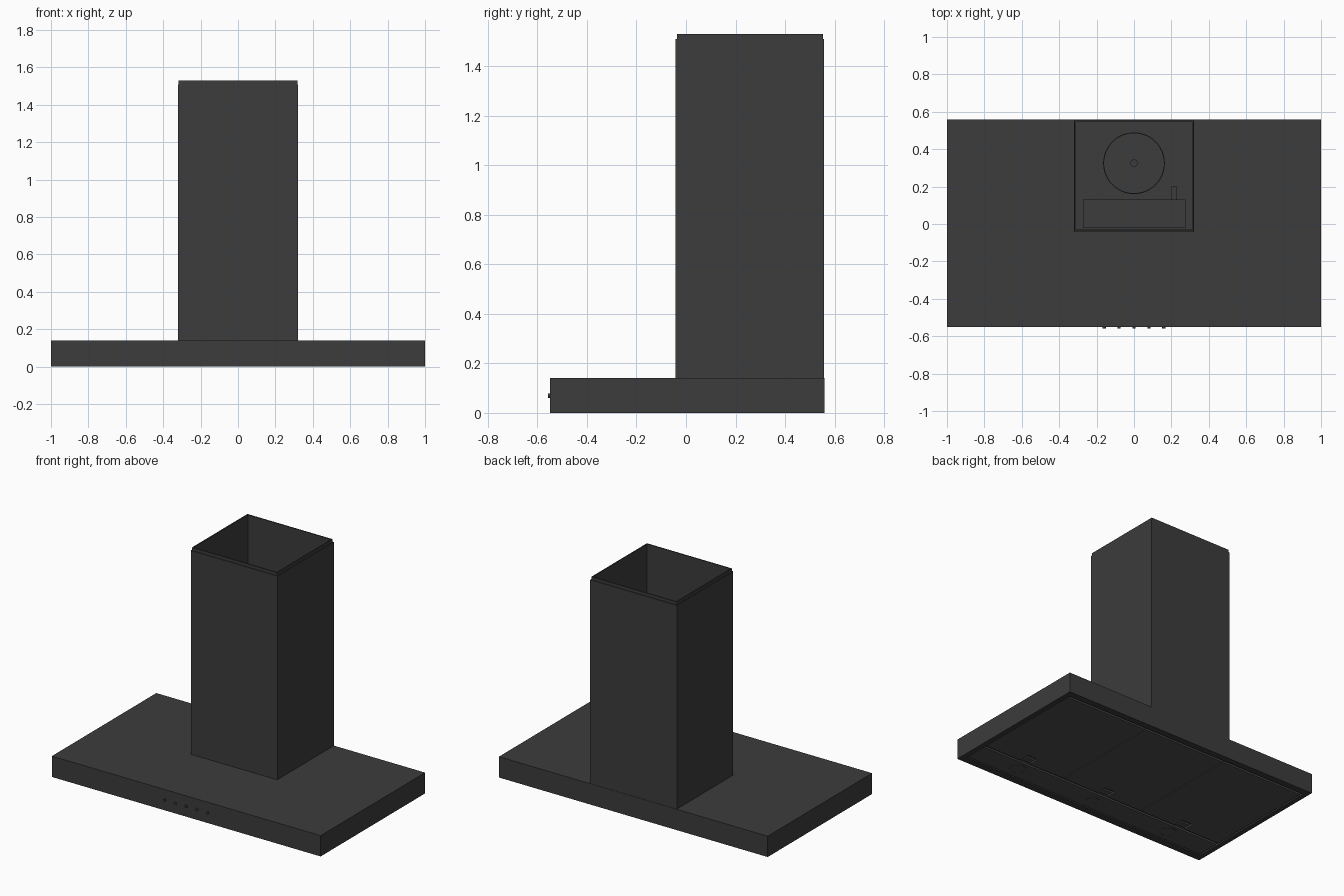
import bpy, bmesh, math
from mathutils import Matrix

if "Cube" in bpy.data.objects:
    bpy.data.objects.remove(bpy.data.objects["Cube"])


def material(name, v):
    m = bpy.data.materials.new(name)
    m.diffuse_color = (v, v, v, 1)
    m.use_nodes = True
    m.node_tree.nodes["Principled BSDF"].inputs["Base Color"].default_value = m.diffuse_color
    return m


DARK = material("dark_steel", 0.045)
MESH = material("filter_steel", 0.075)


def finish(name, bm, mat):
    bmesh.ops.recalc_face_normals(bm, faces=bm.faces)
    me = bpy.data.meshes.new(name)
    bm.to_mesh(me)
    bm.free()
    me.materials.append(mat)
    ob = bpy.data.objects.new(name, me)
    bpy.context.collection.objects.link(ob)
    return ob


def prism(name, pts, z0, z1, mat=DARK):
    bm = bmesh.new()
    f = bm.faces.new([bm.verts.new((x, y, z0)) for x, y in pts])
    r = bmesh.ops.extrude_face_region(bm, geom=[f])
    for v in r["geom"]:
        if isinstance(v, bmesh.types.BMVert):
            v.co.z = z1
    return finish(name, bm, mat)


def rect(x0, x1, y0, y1):
    return [(x0, y0), (x1, y0), (x1, y1), (x0, y1)]


def box(name, x0, x1, y0, y1, z0, z1, mat=DARK):
    return prism(name, rect(x0, x1, y0, y1), z0, z1, mat)


def tube(name, outer, inner, z0, z1, mat=DARK):
    # Closed wall between two matching outlines
    bm = bmesh.new()
    loops = [[bm.verts.new((x, y, z)) for x, y in pts]
             for pts, z in ((outer, z0), (outer, z1), (inner, z1), (inner, z0))]
    n = len(outer)
    for k in range(4):
        a, b = loops[k], loops[(k + 1) % 4]
        for i in range(n):
            j = (i + 1) % n
            bm.faces.new((a[i], a[j], b[j], b[i]))
    return finish(name, bm, mat)


def circle(cx, cy, r, n=48):
    return [(cx + r * math.cos(2 * math.pi * i / n),
             cy + r * math.sin(2 * math.pi * i / n)) for i in range(n)]


def smooth(ob):
    bpy.ops.object.select_all(action='DESELECT')
    ob.select_set(True)
    bpy.context.view_layer.objects.active = ob
    bpy.ops.object.shade_smooth_by_angle(angle=math.radians(35))


# Canopy: side skirt, top plate and the plate above the filters
tube("canopy_skirt", rect(-1, 1, -0.55, 0.56), rect(-0.965, 0.965, -0.5, 0.515), 0, 0.13)
box("canopy_top", -1, 1, -0.55, 0.56, 0.13, 0.14)
box("filter_backing", -0.965, 0.965, -0.5, 0.515, 0.014, 0.02, MESH)

# Telescoping chimney, open at the top
tube("chimney_lower", rect(-0.322, 0.322, -0.042, 0.558), rect(-0.317, 0.317, -0.037, 0.553), 0.14, 1.51)
tube("chimney_upper", rect(-0.317, 0.317, -0.037, 0.553), rect(-0.309, 0.309, -0.029, 0.545), 0.16, 1.53)

# Duct outlet with fan hub, and electrical box inside the chimney
smooth(tube("duct_collar", circle(0, 0.325, 0.165), circle(0, 0.325, 0.16), 0.14, 0.42))
smooth(prism("fan_hub", circle(0, 0.325, 0.02, 24), 0.14, 0.2))
box("control_box", -0.272, 0.275, -0.022, 0.13, 0.14, 0.4)
box("cable_plug", 0.2, 0.23, 0.13, 0.2, 0.3, 0.34)

# Three grease filters with a finger notch and a latch each
for i, name in enumerate(("left", "middle", "right")):
    c = (i - 1) * 0.64
    a, b, y0, y1, s = c - 0.317, c + 0.317, -0.312, 0.495, 0.04
    pts = [(a, y0), (c - s, y0), (c - s, -0.235), (c + s, -0.235),
           (c + s, y0), (b, y0), (b, y1), (a, y1)]
    prism("filter_" + name, pts, 0.003, 0.014, MESH)
    box("latch_" + name, c - 0.03, c + 0.03, -0.3, -0.255, 0.004, 0.014, MESH)

# Front lighting strip with two lamps and a sensor ring
box("light_strip", -0.957, 0.957, -0.492, -0.33, 0.003, 0.014, MESH)
for name, x, r in (("lamp_left", -0.62, 0.055), ("lamp_right", 0.62, 0.055), ("sensor", 0, 0.04)):
    smooth(tube(name + "_ring", circle(x, -0.405, r), circle(x, -0.405, r - 0.008), 0.0005, 0.004, MESH))
    smooth(prism(name + "_lens", circle(x, -0.405, r - 0.008), 0.0015, 0.004, MESH))

# Row of push buttons on the front edge
for i in range(5):
    bm = bmesh.new()
    m = Matrix.Translation(((i - 2) * 0.08, -0.553, 0.07)) @ Matrix.Rotation(math.pi / 2, 4, 'X')
    bmesh.ops.create_cone(bm, cap_ends=True, segments=24, radius1=0.009, radius2=0.009, depth=0.01, matrix=m)
    smooth(finish("button_%d" % (i + 1), bm, DARK))
